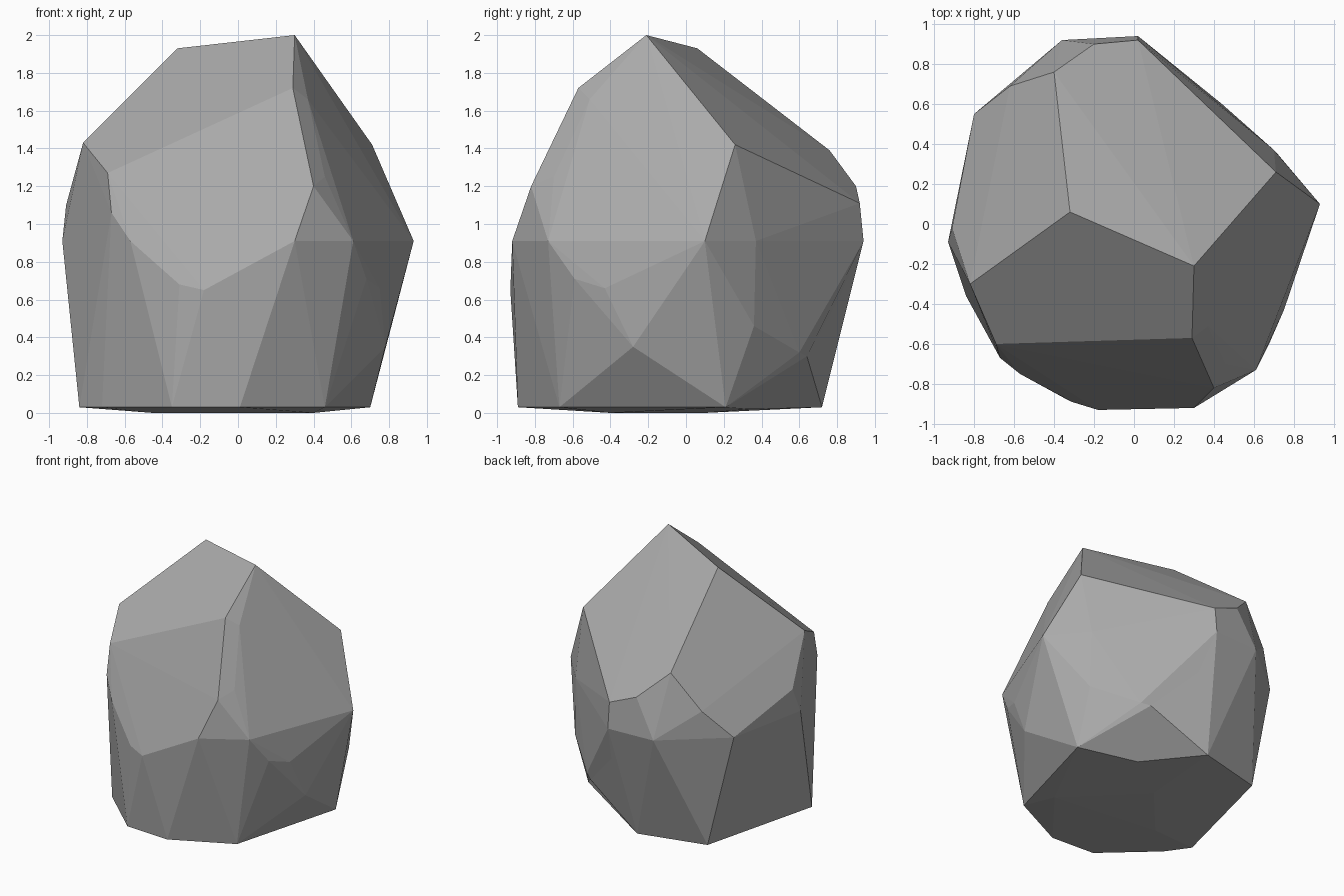
import bpy
import bmesh
from mathutils import Vector
from mathutils.geometry import intersect_point_line

default_cube = bpy.data.objects.get("Cube")
if default_cube:
    bpy.data.objects.remove(default_cube, do_unlink=True)


def level(height, outline):
    """Corners that share one height."""
    return [(x, y, height) for x, y in outline]


def flat_material(name, color):
    material = bpy.data.materials.new(name)
    material.use_nodes = True
    material.diffuse_color = color
    material.node_tree.nodes["Principled BSDF"].inputs["Base Color"].default_value = color
    return material


def distance_to_edge(point, edge):
    start, end = (vert.co for vert in edge.verts)
    nearest, factor = intersect_point_line(point, start, end)
    factor = min(max(factor, 0), 1)
    return (start.lerp(end, factor) - point).length


def split_edge(mesh, edge, target):
    """Split an edge, joining it to the opposite corners, and push the new corner in."""
    result = bmesh.ops.subdivide_edges(mesh, edges=[edge], cuts=1)
    new_corner = next(item for item in result["geom_inner"] if isinstance(item, bmesh.types.BMVert))
    new_corner.co = target


def dent(mesh, target):
    target = Vector(target)
    split_edge(mesh, min(mesh.edges, key=lambda edge: distance_to_edge(target, edge)), target)


# Slanted crown and shoulders
crown = [(0.3, -0.21, 2), (-0.32, 0.06, 1.93), (0.29, -0.57, 1.72), (0.37, -0.51, 1.66)]
shoulders = [
    (0.71, 0.26, 1.42), (-0.82, -0.3, 1.43), (-0.4, 0.76, 1.39), (-0.69, -0.6, 1.27),
    (0.46, -0.7, 1.25), (0.4, -0.82, 1.2), (-0.2, 0.9, 1.2), (0.02, 0.92, 1.11),
    (0.83, 0.14, 1.13), (-0.62, 0.69, 1.12), (-0.91, -0.02, 1.1), (-0.67, -0.67, 1.06),
]

# Widest ring
waist = level(0.91, [
    (-0.93, -0.09), (-0.7, -0.57), (-0.57, -0.75), (0.3, -0.92), (0.61, -0.73),
    (0.93, 0.1), (0.8, 0.25), (0.7, 0.37), (0.02, 0.94), (-0.36, 0.92), (-0.8, 0.55),
])

# Broken facets below the waist
flanks = [
    (-0.31, -0.89, 0.68), (-0.18, -0.93, 0.65), (0.68, -0.59, 0.71), (0.75, -0.43, 0.66),
    (0.83, -0.12, 0.73), (0.71, 0.36, 0.46), (0.78, -0.28, 0.35), (0.44, 0.6, 0.32),
    (0.38, 0.64, 0.3),
]

# Footprint and the slightly lower underside
notch_ends = level(0.03, [(0.7, 0.21), (-0.08, 0.72)])
footprint = level(0.03, [
    (0.46, -0.67), (0.01, -0.89), (-0.35, -0.87), (-0.72, -0.53), (-0.84, -0.36), (-0.6, 0.59),
])
underside = level(0, [(-0.45, -0.3), (0.4, -0.4), (-0.1, 0.1)])

# Faceted boulder wrapped around all the corners
mesh = bmesh.new()
for corner in crown + shoulders + waist + flanks + notch_ends + footprint + underside:
    mesh.verts.new(corner)
bmesh.ops.convex_hull(mesh, input=mesh.verts[:])
loose = [vert for vert in mesh.verts if not vert.link_faces]
bmesh.ops.delete(mesh, geom=loose, context="VERTS")

# Notch under the back corner
ends = [Vector(end) for end in notch_ends]
for edge in mesh.edges[:]:
    if all(min((vert.co - end).length for end in ends) < 0.001 for vert in edge.verts):
        split_edge(mesh, edge, Vector((0.25, 0.34, 0.02)))
        break

# Shallow chip in the back
dent(mesh, (0.08, 0.81, 0.61))

# Merge nearly flat neighbours into clean facets
bmesh.ops.dissolve_limit(mesh, angle_limit=0.03, verts=mesh.verts[:], edges=mesh.edges[:])
bmesh.ops.recalc_face_normals(mesh, faces=mesh.faces[:])

data = bpy.data.meshes.new("boulder")
mesh.to_mesh(data)
mesh.free()
data.materials.append(flat_material("stone grey", (0.4, 0.4, 0.4, 1)))
boulder = bpy.data.objects.new("boulder", data)
bpy.context.collection.objects.link(boulder)
